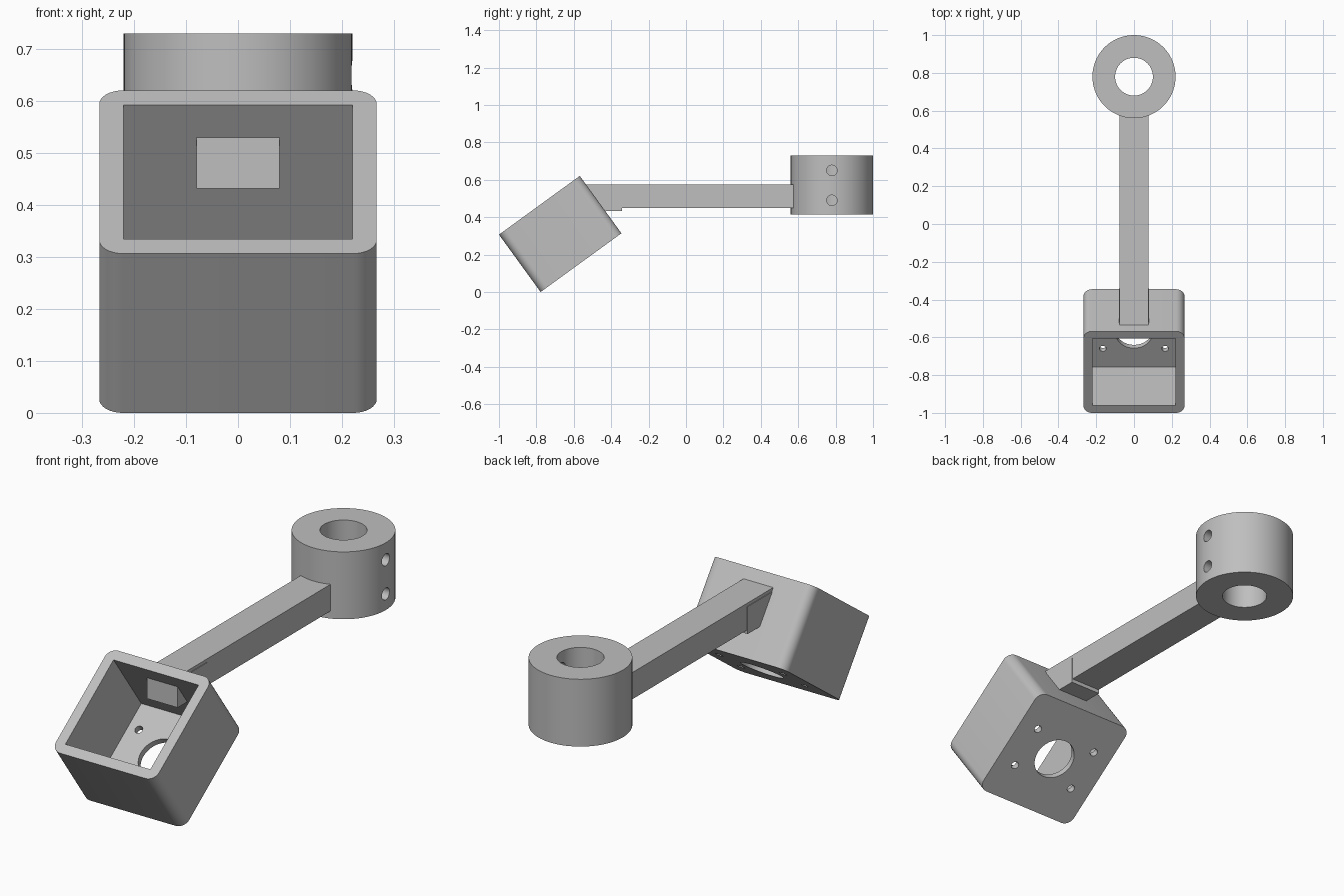
import bpy
import bmesh
from math import radians, sin, cos, pi
from mathutils import Matrix

cube = bpy.data.objects.get("Cube")
if cube:
    bpy.data.objects.remove(cube, do_unlink=True)

GREY = (0.52, 0.52, 0.52, 1)
grey = bpy.data.materials.new("plain grey")
grey.use_nodes = True
grey.diffuse_color = GREY
grey.node_tree.nodes["Principled BSDF"].inputs["Base Color"].default_value = GREY


def make(name, bm):
    mesh = bpy.data.meshes.new(name)
    bmesh.ops.recalc_face_normals(bm, faces=bm.faces)
    bm.to_mesh(mesh)
    bm.free()
    mesh.materials.append(grey)
    ob = bpy.data.objects.new(name, mesh)
    bpy.context.scene.collection.objects.link(ob)
    return ob


def block(name, lo, hi, corner=0):
    """Box between two corners, optionally rounding its upright edges."""
    bm = bmesh.new()
    bmesh.ops.create_cube(bm, size=1)
    for v in bm.verts:
        v.co = [a + (c + 0.5) * (b - a) for a, b, c in zip(lo, hi, v.co)]
    if corner:
        upright = [e for e in bm.edges
                   if abs(e.verts[0].co.z - e.verts[1].co.z) > 0.01]
        bmesh.ops.bevel(bm, geom=upright, offset=corner, segments=8,
                        profile=0.5, affect='EDGES')
    return make(name, bm)


def cylinder(name, radius, length, centre, turn=Matrix(), sides=64):
    bm = bmesh.new()
    bmesh.ops.create_cone(bm, cap_ends=True, segments=sides, radius1=radius,
                          radius2=radius, depth=length,
                          matrix=Matrix.Translation(centre) @ turn)
    return make(name, bm)


def cut(ob, cutters):
    """Subtract every cutter, bake the result and remove the cutters."""
    for c in cutters:
        c.hide_render = True
        mod = ob.modifiers.new("cut", 'BOOLEAN')
        mod.operation = 'DIFFERENCE'
        mod.solver = 'EXACT'
        mod.object = c
    graph = bpy.context.evaluated_depsgraph_get()
    mesh = bpy.data.meshes.new_from_object(ob.evaluated_get(graph))
    ob.modifiers.clear()
    ob.data = mesh
    for c in cutters:
        bpy.data.objects.remove(c, do_unlink=True)


def smooth(ob):
    ob.data.polygons.foreach_set("use_smooth", [True] * len(ob.data.polygons))
    ob.data.set_sharp_from_angle(angle=radians(30))


# Tilted open housing, built upright around its floor centre
HALF, DEPTH, INNER, FLOOR, TILT = 0.267, 0.379, 0.22, 0.03, radians(36)
housing = block("housing", (-HALF, -HALF, 0), (HALF, HALF, DEPTH), 0.045)
cutters = [block("cavity", (-INNER, -INNER, FLOOR), (INNER, INNER, DEPTH + 0.1)),
           cylinder("lens_hole", 0.097, 0.2, (0, 0, 0))]
for x in (-0.165, 0.165):
    for y in (-0.1, 0.1):
        cutters.append(cylinder("screw_hole", 0.018, 0.2, (x, y, 0), sides=24))
cut(housing, cutters)
centre = (0, -1 + HALF * cos(TILT) + DEPTH * sin(TILT), HALF * sin(TILT))
housing.data.transform(Matrix.Translation(centre) @ Matrix.Rotation(TILT, 4, 'X'))
smooth(housing)

# Clamp ring with two set screw holes on one side
RING_Y = 0.78
ring = cylinder("clamp_ring", 0.22, 0.315, (0, RING_Y, 0.5725), sides=96)
sideways = Matrix.Rotation(pi / 2, 4, 'Y')
cut(ring, [cylinder("bore", 0.1, 1, (0, RING_Y, 0.57))] +
    [cylinder("set_screw_hole", 0.028, 0.3, (0.2, RING_Y, z), sideways, 32)
     for z in (0.49, 0.65)])
smooth(ring)

# Straight arm and the slightly wider plug that enters the housing
block("arm", (-0.077, -0.54, 0.45), (0.077, 0.6, 0.575))
block("arm_plug", (-0.08, -0.56, 0.432), (0.08, -0.342, 0.56)).data.transform(
    Matrix())
